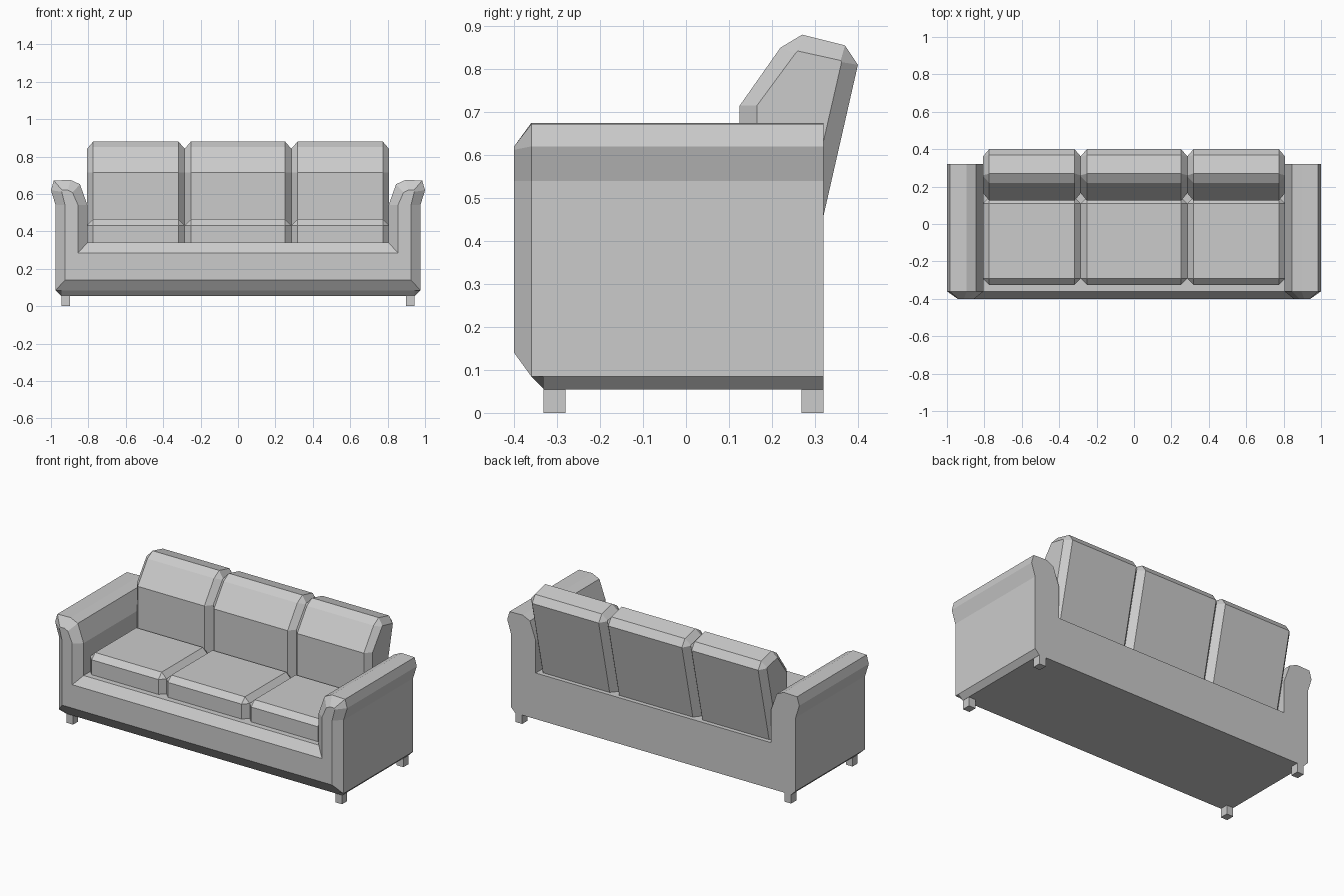
import bpy
import bmesh
from mathutils import Vector

cube = bpy.data.objects.get("Cube")
if cube:
    bpy.data.objects.remove(cube, do_unlink=True)

fabric = bpy.data.materials.new("light grey fabric")
fabric.use_nodes = True
GREY = (0.6, 0.6, 0.6, 1)
fabric.diffuse_color = GREY
fabric.node_tree.nodes["Principled BSDF"].inputs["Base Color"].default_value = GREY


def finish(name, bm):
    """Clean up a bmesh and link it as a flat-shaded object."""
    bmesh.ops.remove_doubles(bm, verts=bm.verts, dist=0.0005)
    bmesh.ops.recalc_face_normals(bm, faces=bm.faces)
    mesh = bpy.data.meshes.new(name)
    bm.to_mesh(mesh)
    bm.free()
    mesh.materials.append(fabric)
    obj = bpy.data.objects.new(name, mesh)
    bpy.context.collection.objects.link(obj)
    return obj


def loft(name, sections):
    """Skin a list of closed rings that share a point count."""
    bm = bmesh.new()
    rings = [[bm.verts.new(p) for p in ring] for ring in sections]
    for r, s in zip(rings, rings[1:]):
        for i in range(len(r)):
            j = (i + 1) % len(r)
            bm.faces.new((r[i], r[j], s[j], s[i]))
    bm.faces.new(rings[0])
    bm.faces.new(rings[-1])
    return finish(name, bm)


def box(name, low, high, bevel=0):
    bm = bmesh.new()
    bmesh.ops.create_cube(bm, size=1)
    low, high = Vector(low), Vector(high)
    for v in bm.verts:
        v.co = (low + high) / 2 + v.co * (high - low)
    if bevel:
        bmesh.ops.bevel(bm, geom=bm.edges[:], offset=bevel, segments=1,
                        affect='EDGES')
    return finish(name, bm)


def frame_ring(y, half):
    """Mirror a half profile into a closed ring at depth y."""
    return ([(x, y, z) for x, z in half]
            + [(-x, y, z) for x, z in reversed(half)])


# Frame: base and flared arms in one profile, chamfered at the front
body = [(0.945, 0.055), (0.975, 0.085), (0.975, 0.54), (1.0, 0.62),
        (0.985, 0.672), (0.895, 0.675), (0.845, 0.652), (0.805, 0.54),
        (0.805, 0.34)]
lifted = [(0.945, 0.085)] + body[1:]
face = [(0.91, 0.14), (0.925, 0.14), (0.925, 0.54), (0.943, 0.612),
        (0.94, 0.62), (0.91, 0.62), (0.885, 0.608), (0.855, 0.54),
        (0.855, 0.285)]
loft("sofa_frame", [frame_ring(-0.40, face), frame_ring(-0.36, lifted),
                    frame_ring(-0.33, body), frame_ring(0.32, body)])

# Cushions: seat blocks and leaning backs, with chamfered edges
crown = [(0.125, 0.34), (0.125, 0.715), (0.22, 0.85), (0.27, 0.88),
         (0.37, 0.855), (0.40, 0.81), (0.293, 0.34)]
side = [(0.165, 0.34), (0.165, 0.715), (0.255, 0.837), (0.26, 0.842),
        (0.36, 0.82), (0.362, 0.816), (0.253, 0.34)]
CHAMFER = 0.033
spans = {"right": (-0.807, -0.285), "middle": (-0.285, 0.285),
         "left": (0.285, 0.807)}
for label, (x0, x1) in spans.items():
    box("seat_cushion_" + label, (x0, -0.325, 0.30), (x1, 0.143, 0.465),
        CHAMFER)
    stations = [(x0, side), (x0 + CHAMFER, crown),
                (x1 - CHAMFER, crown), (x1, side)]
    loft("back_cushion_" + label,
         [[(x, y, z) for y, z in ring] for x, ring in stations])

# Feet
for sx, side_name in ((1, "left"), (-1, "right")):
    for y, end in ((-0.305, "front"), (0.295, "back")):
        x = 0.921 * sx
        box(f"foot_{end}_{side_name}", (x - 0.023, y - 0.026, 0),
            (x + 0.023, y + 0.025, 0.06))
